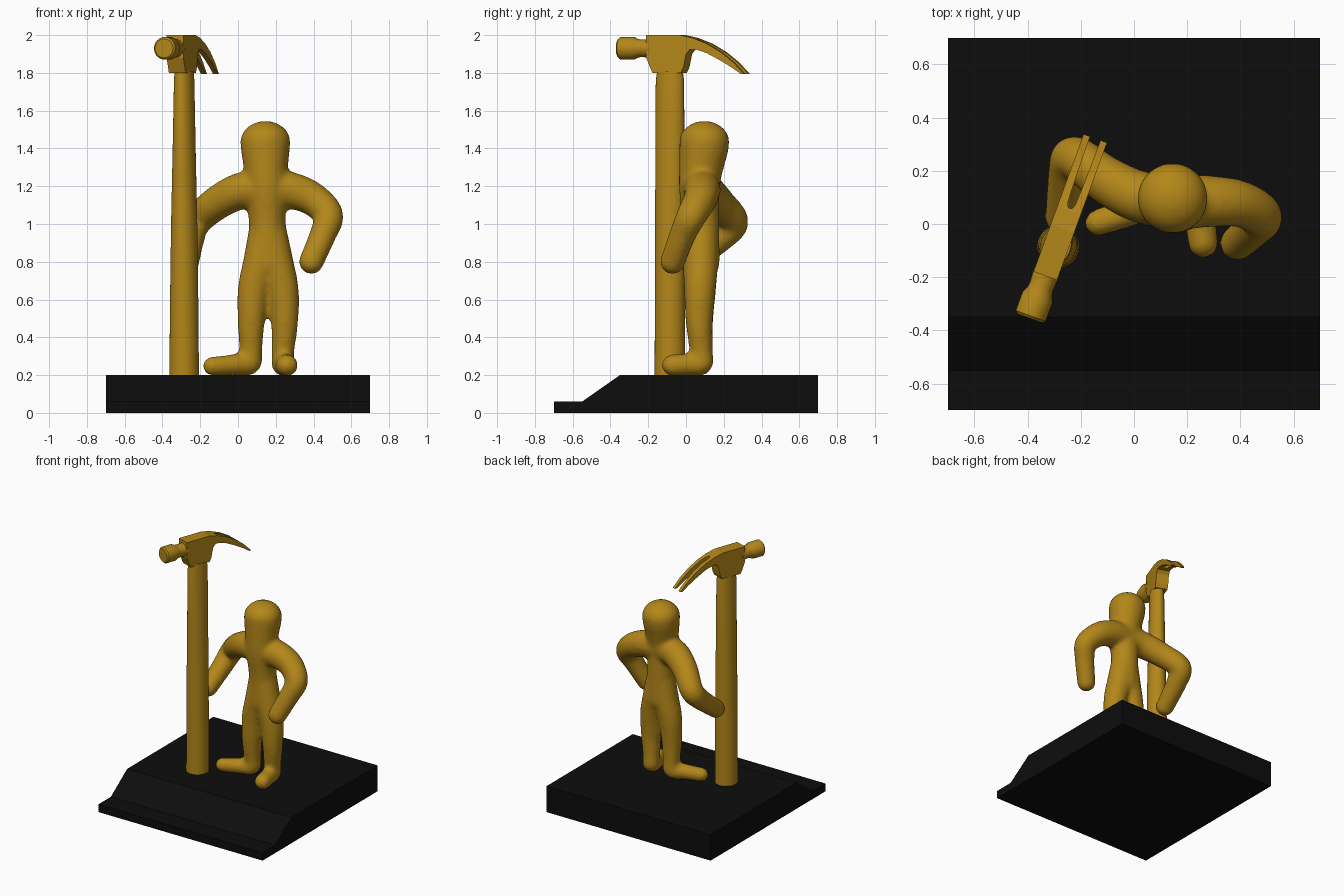
import bpy, bmesh, math
from mathutils import Matrix, Vector

if "Cube" in bpy.data.objects:
    bpy.data.objects.remove(bpy.data.objects["Cube"])


def material(name, colour):
    m = bpy.data.materials.new(name)
    m.diffuse_color = (*colour, 1)
    m.use_nodes = True
    m.node_tree.nodes["Principled BSDF"].inputs["Base Color"].default_value = m.diffuse_color
    return m


GOLD = material("bronze", (0.45, 0.24, 0.01))
BLACK = material("black", (0.004, 0.004, 0.004))
# hammer frame: local y runs from striking face to claw
HAMMER = Matrix.Translation((-0.285, -0.085, 0)) @ Matrix.Rotation(math.radians(-20), 4, 'Z')


def finish(name, bm, mat, matrix=Matrix(), smooth=None):
    bmesh.ops.recalc_face_normals(bm, faces=bm.faces)
    me = bpy.data.meshes.new(name)
    bm.to_mesh(me)
    bm.free()
    me.transform(matrix)
    ob = bpy.data.objects.new(name, me)
    bpy.context.collection.objects.link(ob)
    me.materials.append(mat)
    bpy.ops.object.select_all(action='DESELECT')
    ob.select_set(True)
    bpy.context.view_layer.objects.active = ob
    if smooth:
        bpy.ops.object.shade_smooth_by_angle(angle=math.radians(smooth))
    return ob


def prism(name, pts, half, mat, matrix=Matrix()):
    """Extrude a (y, z) outline along x."""
    bm = bmesh.new()
    a = [bm.verts.new((-half, y, z)) for y, z in pts]
    b = [bm.verts.new((half, y, z)) for y, z in pts]
    bm.faces.new(a)
    bm.faces.new(b)
    for i in range(len(pts)):
        j = (i + 1) % len(pts)
        bm.faces.new((a[i], a[j], b[j], b[i]))
    return finish(name, bm, mat, matrix)


def loft(name, rings, mat, matrix, n=40):
    """Stack of ellipses (height, rx, ry) along z, capped."""
    bm = bmesh.new()
    loops = [[bm.verts.new((rx * math.cos(i * math.tau / n), ry * math.sin(i * math.tau / n), h))
              for i in range(n)] for h, rx, ry in rings]
    for a, b in zip(loops, loops[1:]):
        for i in range(n):
            j = (i + 1) % n
            bm.faces.new((a[i], a[j], b[j], b[i]))
    bm.faces.new(loops[0])
    bm.faces.new(loops[-1])
    return finish(name, bm, mat, matrix, 35)


# plinth with a sloped front
prism("base", [(-0.7, 0), (0.7, 0), (0.7, 0.2), (-0.35, 0.2), (-0.55, 0.06), (-0.7, 0.06)], 0.7, BLACK)

# hammer handle
loft("hammer_handle", [(0.2, 0.078, 0.081), (0.6, 0.074, 0.081), (1.0, 0.068, 0.08), (1.4, 0.058, 0.079),
                       (1.76, 0.05, 0.078), (1.81, 0.047, 0.07)], GOLD, HAMMER)

# hammer poll, turned around the head axis
loft("hammer_poll", [(-0.29, 0.05, 0.05), (-0.28, 0.06, 0.06), (-0.205, 0.06, 0.06), (-0.185, 0.05, 0.05),
                     (-0.165, 0.046, 0.046), (-0.1, 0.05, 0.05)], GOLD,
     HAMMER @ Matrix.Translation((-0.008, 0, 1.93)) @ Matrix.Rotation(math.radians(-90), 4, 'X'))

# hammer cheek and claw, with the nail slot cut out
head = prism("hammer_claw", [(-0.12, 2.0), (-0.12, 1.88), (-0.085, 1.8), (0.075, 1.8), (0.09, 1.83), (0.105, 1.90),
                             (0.125, 1.925), (0.16, 1.925), (0.22, 1.905), (0.29, 1.87), (0.36, 1.83), (0.415, 1.793),
                             (0.43, 1.795), (0.37, 1.856), (0.30, 1.91), (0.22, 1.955), (0.14, 1.985), (0.07, 2.0)],
             0.047, GOLD, HAMMER @ Matrix.Translation((-0.008, 0, 0)))
half_slot = [(0.15, 0.005), (0.157, 0.011), (0.17, 0.015), (0.25, 0.018), (0.5, 0.022)]
cutter = prism("slot_cutter", half_slot + [(s, -p) for s, p in reversed(half_slot)], 0.2, GOLD,
               HAMMER @ Matrix.Translation((-0.008, 0, 1.9)) @ Matrix.Rotation(math.pi / 2, 4, 'Y'))
cutter.hide_render = True
bpy.context.view_layer.objects.active = head
cut = head.modifiers.new("slot", 'BOOLEAN')
cut.object = cutter
cut.operation = 'DIFFERENCE'
cut.solver = 'EXACT'
bpy.ops.object.modifier_apply(modifier=cut.name)
bpy.data.objects.remove(cutter)

# figure: chains of balls (x, y, z, radius) fused into one smooth body
LIMBS = [
    # torso, neck and head
    [(0.16, 0.08, 0.80, 0.098), (0.155, 0.08, 1.0, 0.097), (0.15, 0.07, 1.18, 0.106),
     (0.147, 0.08, 1.3, 0.116), (0.145, 0.095, 1.405, 0.13)],
    # legs with feet
    [(0.145, 0.08, 0.95, 0.09), (0.12, 0.078, 0.8, 0.092), (0.082, 0.075, 0.65, 0.083), (0.07, 0.072, 0.48, 0.071),
     (0.067, 0.08, 0.33, 0.06), (0.06, 0.08, 0.262, 0.06), (-0.02, 0.045, 0.255, 0.055), (-0.135, 0.005, 0.247, 0.05)],
    [(0.17, 0.08, 0.95, 0.09), (0.2, 0.078, 0.8, 0.092), (0.238, 0.073, 0.65, 0.083), (0.247, 0.07, 0.48, 0.071),
     (0.238, 0.08, 0.33, 0.06), (0.238, 0.08, 0.262, 0.06), (0.25, 0.0, 0.255, 0.057), (0.26, -0.07, 0.252, 0.057)],
    # arm on the hip side
    [(0.17, 0.08, 1.19, 0.1), (0.29, 0.085, 1.175, 0.096), (0.40, 0.075, 1.13, 0.087), (0.478, 0.03, 1.045, 0.079),
     (0.452, -0.015, 0.95, 0.07), (0.388, -0.072, 0.80, 0.065)],
    # arm holding the hammer
    [(0.12, 0.08, 1.19, 0.1), (0.0, 0.11, 1.17, 0.096), (-0.12, 0.175, 1.105, 0.088), (-0.225, 0.25, 1.01, 0.08),
     (-0.25, 0.18, 0.925, 0.073), (-0.27, 0.025, 0.80, 0.065)],
]


def spline(pts, steps=6):
    """Catmull-Rom through 4D points."""
    p = [Vector(q) for q in pts]
    p = [p[0] * 2 - p[1]] + p + [p[-1] * 2 - p[-2]]
    for a, b, c, d in zip(p, p[1:], p[2:], p[3:]):
        for k in range(steps):
            t = k / steps
            yield 0.5 * (b * 2 + (c - a) * t + (a * 2 - b * 5 + c * 4 - d) * t ** 2 + (b * 3 - a - c * 3 + d) * t ** 3)
    yield p[-2]


bm = bmesh.new()
for limb in LIMBS:
    for q in spline(limb):
        bmesh.ops.create_icosphere(bm, subdivisions=3, radius=q[3] + 0.002, matrix=Matrix.Translation(q.xyz))
# flatter crown
bmesh.ops.create_icosphere(bm, subdivisions=3, radius=1, matrix=Matrix.Translation((0.145, 0.097, 1.435))
                           @ Matrix.Diagonal((0.134, 0.134, 0.112, 1)))
figure = finish("figure", bm, GOLD)
fuse = figure.modifiers.new("fuse", 'REMESH')
fuse.mode = 'VOXEL'
fuse.voxel_size = 0.014
fuse.use_smooth_shade = True
relax = figure.modifiers.new("relax", 'SMOOTH')
relax.factor = 0.5
relax.iterations = 12
